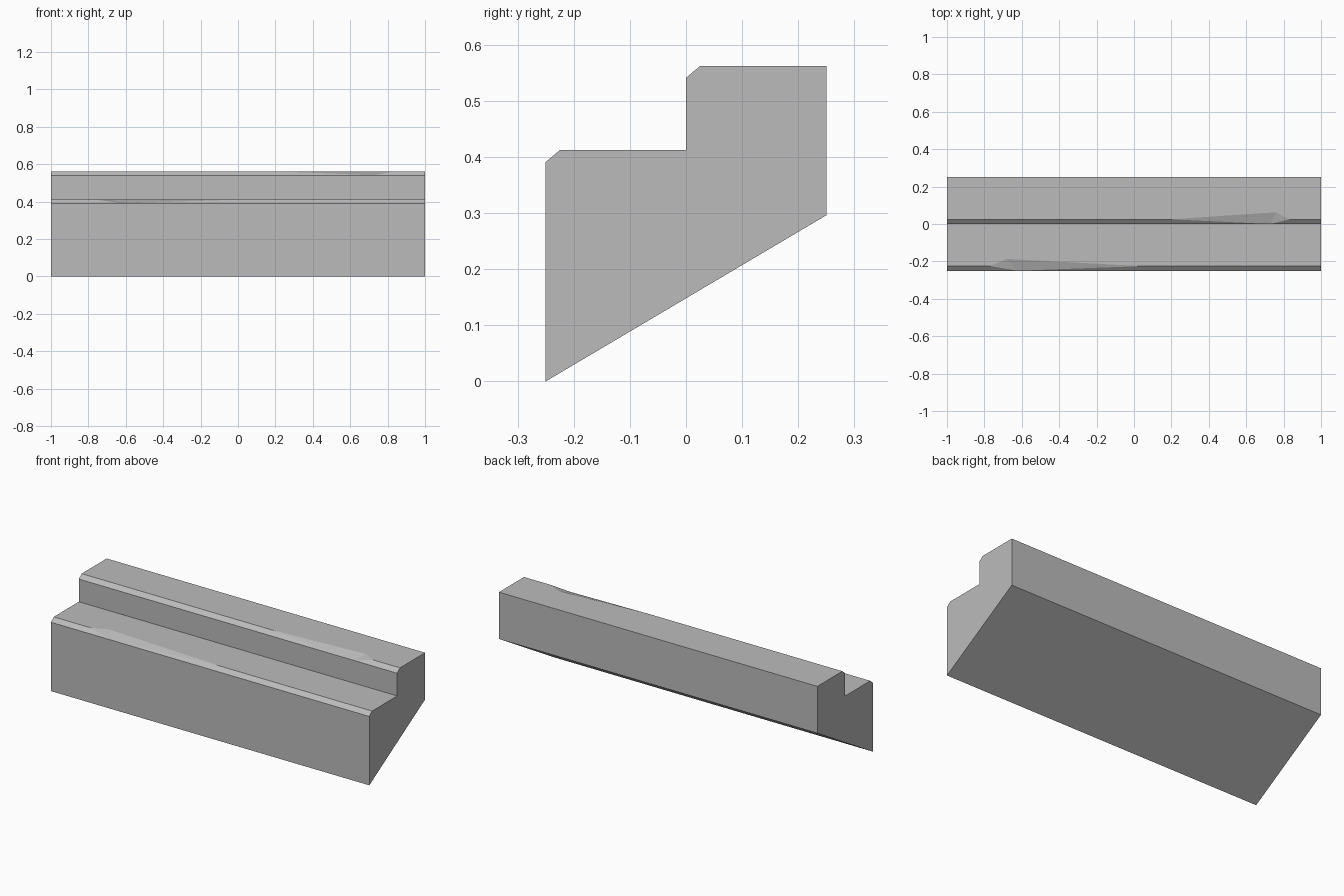
import bpy
import bmesh

default = bpy.data.objects.get("Cube")
if default:
    bpy.data.objects.remove(default, do_unlink=True)

stone = bpy.data.materials.new("grey_stone")
stone.use_nodes = True
colour = (0.5, 0.5, 0.5, 1)
stone.diffuse_color = colour
stone.node_tree.nodes["Principled BSDF"].inputs["Base Color"].default_value = colour

HALF = 1.0
bm = bmesh.new()


def rail(y, z, middle=()):
    """Lengthwise edge from right to left, with optional extra (x, y) points."""
    points = [(-HALF, y), *middle, (HALF, y)]
    return [bm.verts.new((px, py, z)) for px, py in points]


def chipped_nosing(y, z, start, peak, end, low):
    """Bevelled step edge with one worn chip cut into it."""
    lower = rail(y, z - 0.021, [(low, y)])
    bevel_y = y + 0.025
    upper = rail(bevel_y, z, sorted([(start, bevel_y), (peak, y + 0.063), (end, bevel_y)]))
    r, a, p, b, l = upper
    tip = lower[1]
    for face in ((lower[0], r, a, tip), (tip, b, l, lower[2]), (a, p, tip), (p, b, tip)):
        bm.faces.new(face)
    return lower, upper


# Cross-section of the two steps, from the front foot round to the back
front_foot = rail(-0.25, 0.0)
low_nose, low_tread = chipped_nosing(-0.25, 0.412, 0.04, -0.68, -0.77, -0.62)
inner_corner = rail(0.0, 0.412)
high_nose, high_tread = chipped_nosing(0.0, 0.562, 0.20, 0.76, 0.83, 0.73)
back_top = rail(0.25, 0.562)
back_foot = rail(0.25, 0.296)

# Risers, treads, back and sloping underside
for first, second in ((front_foot, low_nose), (low_tread, inner_corner),
                      (inner_corner, high_nose), (high_tread, back_top),
                      (back_top, back_foot), (back_foot, front_foot)):
    bm.faces.new(first + second[::-1])

# End caps
rails = (front_foot, low_nose, low_tread, inner_corner,
         high_nose, high_tread, back_top, back_foot)
for end in (0, -1):
    bm.faces.new([line[end] for line in rails])

bmesh.ops.recalc_face_normals(bm, faces=bm.faces)
mesh = bpy.data.meshes.new("stone_steps")
bm.to_mesh(mesh)
bm.free()
mesh.materials.append(stone)
steps = bpy.data.objects.new("stone_steps", mesh)
bpy.context.collection.objects.link(steps)
